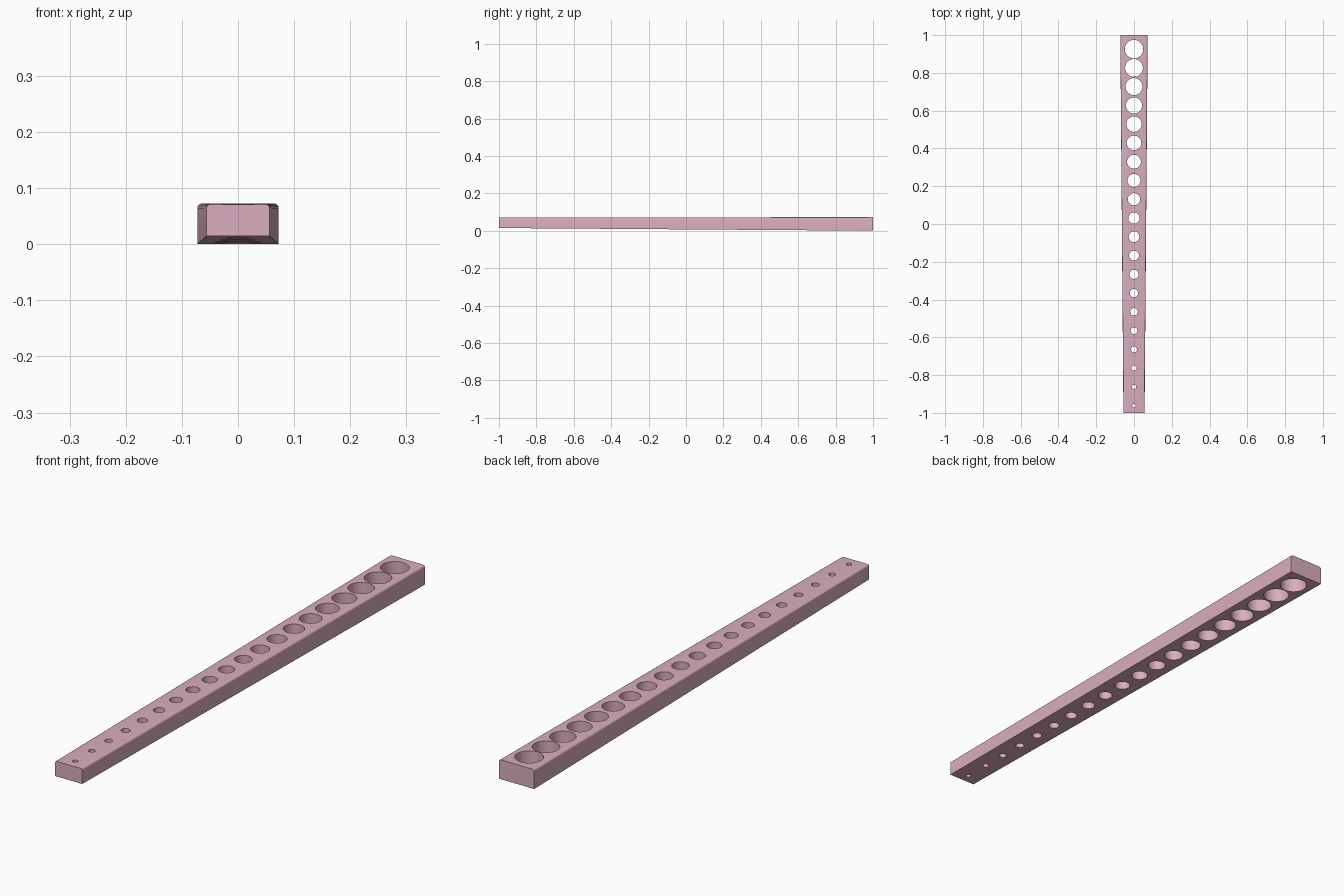
import bpy, bmesh, math

if "Cube" in bpy.data.objects:
    bpy.data.objects.remove(bpy.data.objects["Cube"])

pink = bpy.data.materials.new("dusty_pink")
pink.diffuse_color = (0.70, 0.42, 0.52, 1)
pink.use_nodes = True
pink.node_tree.nodes["Principled BSDF"].inputs["Base Color"].default_value = pink.diffuse_color


def make_object(name, bm):
    bmesh.ops.recalc_face_normals(bm, faces=bm.faces)
    mesh = bpy.data.meshes.new(name)
    bm.to_mesh(mesh)
    bm.free()
    mesh.materials.append(pink)
    ob = bpy.data.objects.new(name, mesh)
    bpy.context.collection.objects.link(ob)
    return ob


def section(bm, y, half, bottom, top, r, steps=4):
    # square bottom corners, rounded top corners
    pts = [(-half, bottom), (half, bottom)]
    for side, start in ((1, 0), (-1, 90)):
        for i in range(steps + 1):
            a = math.radians(start + 90 * i / steps)
            pts.append((side * (half - r) + r * math.cos(a), top - r + r * math.sin(a)))
    return [bm.verts.new((x, y, z)) for x, z in pts]


# Tapered bar
bm = bmesh.new()
front = section(bm, -1, 0.056, 0.0145, 0.071, 0.006)
back = section(bm, 1, 0.0725, 0.0, 0.0725, 0.008)
bm.faces.new(front)
bm.faces.new(back)
n = len(front)
for i in range(n):
    j = (i + 1) % n
    bm.faces.new((front[i], front[j], back[j], back[i]))
bar = make_object("gauge_bar", bm)

# Row of twenty graduated holes
bm = bmesh.new()
for i in range(20):
    t = i / 19
    r = 0.0095 + 0.0395 * t
    ret = bmesh.ops.create_cone(bm, cap_ends=True, segments=48, radius1=r, radius2=r, depth=0.2)
    bmesh.ops.translate(bm, verts=ret["verts"], vec=(0, -0.962 + 1.888 * t, 0.04))
cutter = make_object("hole_cutter", bm)
cutter.hide_render = True

mod = bar.modifiers.new("holes", "BOOLEAN")
mod.operation = "DIFFERENCE"
mod.solver = "EXACT"
mod.object = cutter
bpy.context.view_layer.objects.active = bar
bar.select_set(True)
cutter.select_set(False)
bpy.ops.object.modifier_apply(modifier=mod.name)
bpy.data.objects.remove(cutter)
bpy.ops.object.shade_smooth_by_angle(angle=math.radians(30))
